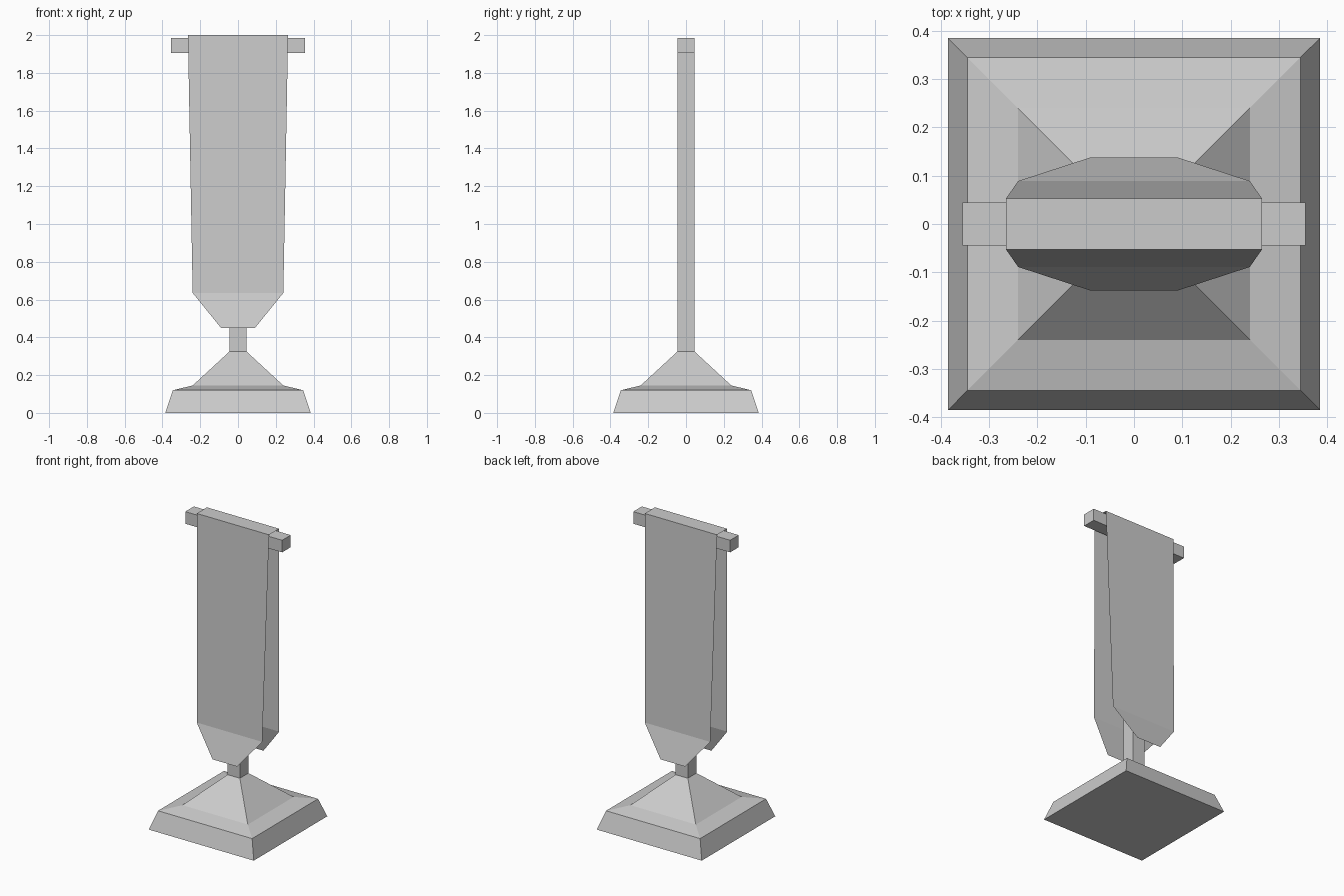
import bpy

if "Cube" in bpy.data.objects:
    bpy.data.objects.remove(bpy.data.objects["Cube"])


def make_object(name, verts, faces):
    mesh = bpy.data.meshes.new(name)
    mesh.from_pydata(verts, [], faces)
    mesh.update()
    obj = bpy.data.objects.new(name, mesh)
    bpy.context.collection.objects.link(obj)
    return obj


def square_loft(name, profile):
    """Stack square rings (half width, z) and cap both ends."""
    verts, faces = [], []
    for h, z in profile:
        verts += [(-h, -h, z), (h, -h, z), (h, h, z), (-h, h, z)]
    for r in range(len(profile) - 1):
        for i in range(4):
            j = (i + 1) % 4
            a = r * 4
            faces.append((a + i, a + j, a + 4 + j, a + 4 + i))
    top = (len(profile) - 1) * 4
    faces += [(3, 2, 1, 0), (top, top + 1, top + 2, top + 3)]
    return make_object(name, verts, faces)


# Stepped pyramid base flowing into the square pole
square_loft("base_and_pole", [(0.385, 0.0), (0.345, 0.12), (0.24, 0.145),
                              (0.045, 0.325), (0.045, 1.905)])

# Crossbar
bpy.ops.mesh.primitive_cube_add(size=1, location=(0, 0, 1.945))
bar = bpy.context.object
bar.name = "crossbar"
bar.scale = (0.71, 0.09, 0.08)

# Cloth sheet draped over the bar: half width, y, z from front hem to back hem
hang = [(0.09, 0.138, 0.45), (0.24, 0.089, 0.635), (0.265, 0.053, 2.0)]
path = [(w, -y, z) for w, y, z in hang] + hang[::-1]
verts = [(s * w, y, z) for w, y, z in path for s in (-1, 1)]
faces = [(2 * i, 2 * i + 1, 2 * i + 3, 2 * i + 2) for i in range(len(path) - 1)]
make_object("banner_cloth", verts, faces)
